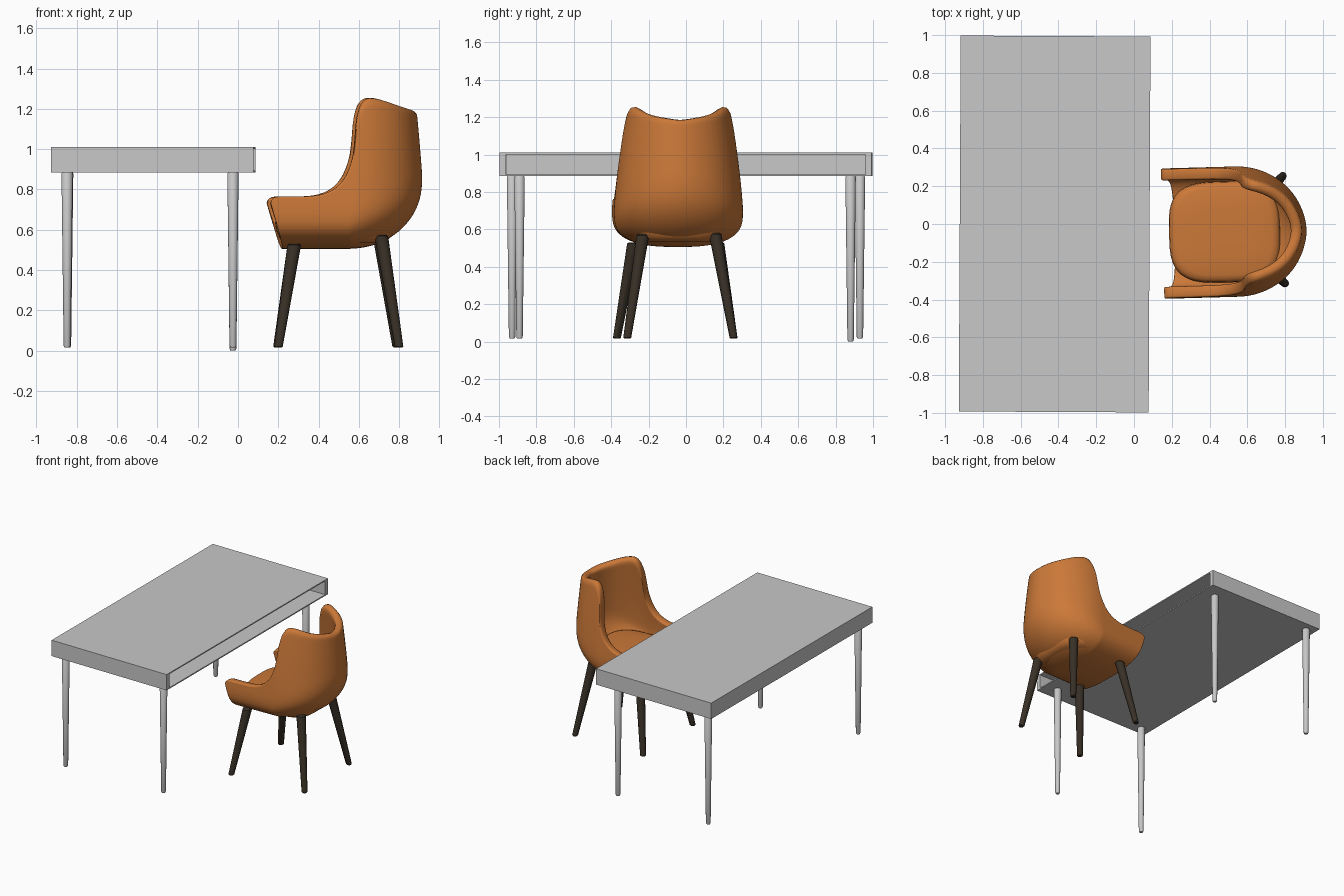
import bpy, bmesh, math
from mathutils import Vector

cube = bpy.data.objects.get("Cube")
if cube:
    bpy.data.objects.remove(cube, do_unlink=True)


def material(name, rgb):
    m = bpy.data.materials.new(name)
    m.use_nodes = True
    m.diffuse_color = (*rgb, 1)
    bsdf = next(n for n in m.node_tree.nodes if n.type == 'BSDF_PRINCIPLED')
    bsdf.inputs["Base Color"].default_value = (*rgb, 1)
    return m


GREY = material("light grey", (0.58, 0.58, 0.58))
TAN = material("tan leather", (0.60, 0.19, 0.04))
DARK = material("dark wood", (0.04, 0.03, 0.02))


def make(name, bm, mat, smooth=True, location=(0, 0, 0), turn=0.0):
    bmesh.ops.recalc_face_normals(bm, faces=bm.faces)
    me = bpy.data.meshes.new(name)
    bm.to_mesh(me)
    bm.free()
    me.materials.append(mat)
    for p in me.polygons:
        p.use_smooth = smooth
    ob = bpy.data.objects.new(name, me)
    bpy.context.collection.objects.link(ob)
    ob.location = location
    ob.rotation_euler.z = turn
    return ob


def loft(bm, rings, closed):
    """Bridge successive point rows with quads."""
    rows = [[bm.verts.new(p) for p in r] for r in rings]
    n = len(rows[0])
    for a, b in zip(rows, rows[1:]):
        for i in range(n if closed else n - 1):
            j = (i + 1) % n
            bm.faces.new((a[i], a[j], b[j], b[i]))
    return rows


def leg(name, top, bottom, r_top, r_bottom, mat, sides=20):
    """Tapered round leg with softly rounded ends."""
    top, bottom = Vector(top), Vector(bottom)
    rings = []
    for t, k in ((0, .75), (.012, 1), (.988, 1), (1, .75)):
        c, r = bottom.lerp(top, t), (r_bottom + (r_top - r_bottom) * t) * k
        rings.append([(c.x + r * math.cos(a), c.y + r * math.sin(a), c.z)
                      for a in (2 * math.pi * i / sides for i in range(sides))])
    bm = bmesh.new()
    rows = loft(bm, rings, True)
    bm.faces.new(rows[0])
    bm.faces.new(rows[-1])
    ob = make(name, bm, mat)
    bpy.context.view_layer.objects.active = ob
    bpy.ops.object.select_all(action='DESELECT')
    ob.select_set(True)
    bpy.ops.object.shade_smooth_by_angle(angle=math.radians(35))


# Table top: hollow box open on the chair side
bm = bmesh.new()
bmesh.ops.create_cube(bm, size=1)
bmesh.ops.scale(bm, vec=(1.005, 1.99, .125), verts=bm.verts)
mouth = max(bm.faces, key=lambda f: f.calc_center_median().x)
bmesh.ops.inset_region(bm, faces=[mouth], thickness=.013)
for v in mouth.verts:
    v.co.y *= .975
cavity = bmesh.ops.extrude_face_region(bm, geom=[mouth])
bmesh.ops.translate(bm, vec=(-.97, 0, 0),
                    verts=[g for g in cavity["geom"] if isinstance(g, bmesh.types.BMVert)])
bmesh.ops.delete(bm, geom=[mouth], context='FACES')
make("table_top", bm, GREY, False, (-.42, 0, .9475), -.005)

# Table legs
for name, x, y, z in (("front_left", -.025, -.89, .015), ("front_right", -.848, -.93, .015),
                      ("back_left", -.025, .88, 0), ("back_right", -.845, .93, .015)):
    leg("table_leg_" + name, (x, y, .89), (x, y, z), .028, .017, GREY)

# Chair shell: U-shaped plan, rim height given along half of the U
C, A, W, Z0 = .55, .375, .345, .505
RIM = [(.15, .735), (.175, .765), (.27, .767), (.38, .772), (.46, .80), (.52, .86),
       (.56, .96), (.575, 1.06), (.585, 1.15), (.61, 1.225), (.66, 1.26), (.75, 1.25),
       (.9, 1.215), (1.139, 1.187)]


def smooth_path(pts, steps):
    """Catmull-Rom samples through the points."""
    p = [Vector(q) for q in [pts[0]] + pts + [pts[-1]]]
    out = []
    for a, b, c, d in zip(p, p[1:], p[2:], p[3:]):
        for i in range(steps):
            t = i / steps
            out.append(.5 * (2 * b + (c - a) * t + (2 * a - 5 * b + 4 * c - d) * t * t
                             + (3 * b - a - 3 * c + d) * t ** 3))
    return out + [p[-1]]


def shell_column(s, rim, side):
    """Points from the underside centre line up to the rim."""
    ang = min(max(0, (s - C) / A), math.pi / 2)
    k = math.sin(ang)
    h, n = .17 + .2 * k, 2.6 - .5 * k
    h = min(h, rim - Z0 - .04)
    pts = []
    low, high = 10, 10
    for i in range(low + high + 1):
        if i <= low:
            th = math.pi / 2 * i / low
            f = math.sin(th) ** (2 / n)
            z = Z0 + h * (1 - math.cos(th) ** (2 / n))
        else:
            f = 1
            z = Z0 + h + (rim - Z0 - h) * (i - low) / high
        up = max(0, (z - .7) / .5) ** 1.3
        w, a = W * (1 - .17 * up), A * (1 - .1 * up)
        if s < C:
            front = .215 - .065 * min(1, (z - Z0) / .23)
            x = front + (C - front) * (s - .15) / (C - .15)
            pts.append((x - C, side * w * f, z))
        else:
            pts.append((a * f * math.sin(ang), side * w * f * math.cos(ang), z))
    return pts


half = smooth_path(RIM, 3)
columns = [shell_column(s, z, 1) for s, z in half]
columns += [shell_column(s, z, -1) for s, z in reversed(half[:-1])]
bm = bmesh.new()
loft(bm, columns, False)
bmesh.ops.remove_doubles(bm, verts=bm.verts, dist=.0008)
CHAIR = dict(location=(C, -.04, 0), turn=.028)
shell = make("chair_shell", bm, TAN, **CHAIR)
# Solidify towards the sitter: outer skin keeps its place
shell.data.update()
back = max(shell.data.polygons, key=lambda p: p.center.x)
solid = shell.modifiers.new("padding", 'SOLIDIFY')
solid.thickness = .06
solid.offset = -1 if back.normal.x > 0 else 1
sub = shell.modifiers.new("soft", 'SUBSURF')
sub.levels = sub.render_levels = 1

# Seat cushion: rounded-square rings
bm = bmesh.new()
rings = []
for k, z in ((.82, .535), (.93, .56), (.985, .60), (1, .635), (.985, .662), (.94, .678),
             (.85, .685), (.5, .69), (.1, .692)):
    ring = []
    for i in range(48):
        a = 2 * math.pi * i / 48
        c, s = math.cos(a), math.sin(a)
        ring.append((-.07 + .295 * k * math.copysign(abs(c) ** .6, c),
                     .268 * k * math.copysign(abs(s) ** .6, s), z))
    rings.append(ring)
rows = loft(bm, rings, True)
bm.faces.new(rows[0])
bm.faces.new(rows[-1])
make("seat_cushion", bm, TAN, **CHAIR)

# Chair legs
for name, top, bottom in (
        ("front_left", (.28, .17, .53), (.195, .255, .015)),
        ("front_right", (.28, -.28, .53), (.2, -.37, .015)),
        ("back_left", (.70, .155, .58), (.788, .255, .015)),
        ("back_right", (.71, -.23, .575), (.8, -.315, .015))):
    leg("chair_leg_" + name, top, bottom, .034, .021, DARK)
